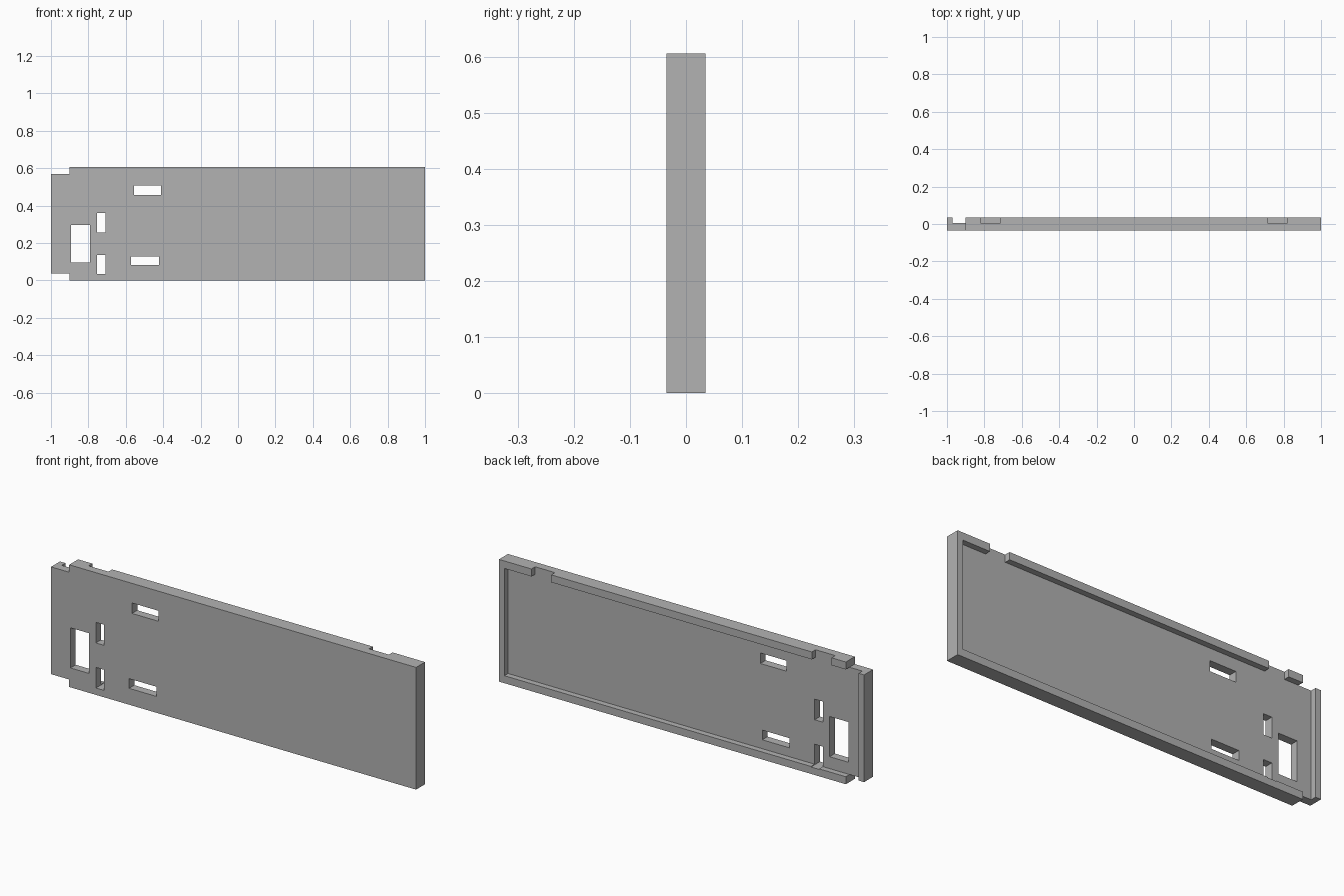
import bpy

if "Cube" in bpy.data.objects:
    bpy.data.objects.remove(bpy.data.objects["Cube"], do_unlink=True)

HEIGHT, HALF_DEPTH, FLOOR = 0.605, 0.035, 0.006
RIM, SIDE_RIM = 0.037, 0.03
TAB = -0.9      # where the narrower end tab begins
OUT = 0.1       # overshoot so that cutters pass cleanly through

grey = bpy.data.materials.new("plain grey")
grey.use_nodes = True
colour = (0.448, 0.448, 0.448, 1)
grey.diffuse_color = colour
grey.node_tree.nodes["Principled BSDF"].inputs["Base Color"].default_value = colour


def box(name, x, y, z):
    """Box spanning the given (low, high) range on each axis."""
    bpy.ops.mesh.primitive_cube_add(size=1)
    obj = bpy.context.object
    obj.name = name
    for v in obj.data.vertices:
        v.co = [lo + (hi - lo) * (c + 0.5) for c, (lo, hi) in zip(v.co, (x, y, z))]
    obj.data.materials.append(grey)
    return obj


def cut(target, x, y, z):
    """Remove a box-shaped volume from the target."""
    cutter = box("cutter", x, y, z)
    cutter.hide_render = True
    mod = target.modifiers.new("cut", "BOOLEAN")
    mod.operation, mod.solver, mod.object = "DIFFERENCE", "EXACT", cutter
    bpy.context.view_layer.objects.active = target
    bpy.ops.object.modifier_apply(modifier=mod.name)
    bpy.data.objects.remove(cutter, do_unlink=True)


through = (-OUT, OUT)
recess = (FLOOR, OUT)
panel = box("cover_panel", (-1, 1), (-HALF_DEPTH, HALF_DEPTH), (0, HEIGHT))

# Shallow tray on the back, leaving a rim
cut(panel, (SIDE_RIM - 1, 1 - SIDE_RIM), recess, (RIM, HEIGHT - RIM))

# Channel between the end lip and the long rims
cut(panel, (SIDE_RIM - 1, TAB), recess, (-OUT, HEIGHT + OUT))

# Corners trimmed off above and below the end tab
for z in ((-OUT, RIM), (HEIGHT - RIM, HEIGHT + OUT)):
    cut(panel, (-1 - OUT, TAB), through, z)

# Clip notches in the top rim
for x in ((-0.822, -0.714), (0.714, 0.822)):
    cut(panel, x, recess, (HEIGHT - RIM - 0.01, HEIGHT + OUT))

# Window and slots through the panel
openings = (
    ((-0.893, -0.791), (0.096, 0.295)),
    ((-0.754, -0.709), (0.257, 0.359)),
    ((-0.754, -0.709), (0.034, 0.136)),
    ((-0.556, -0.412), (0.456, 0.508)),
    ((-0.572, -0.422), (0.081, 0.129)),
)
for x, z in openings:
    cut(panel, x, through, z)
